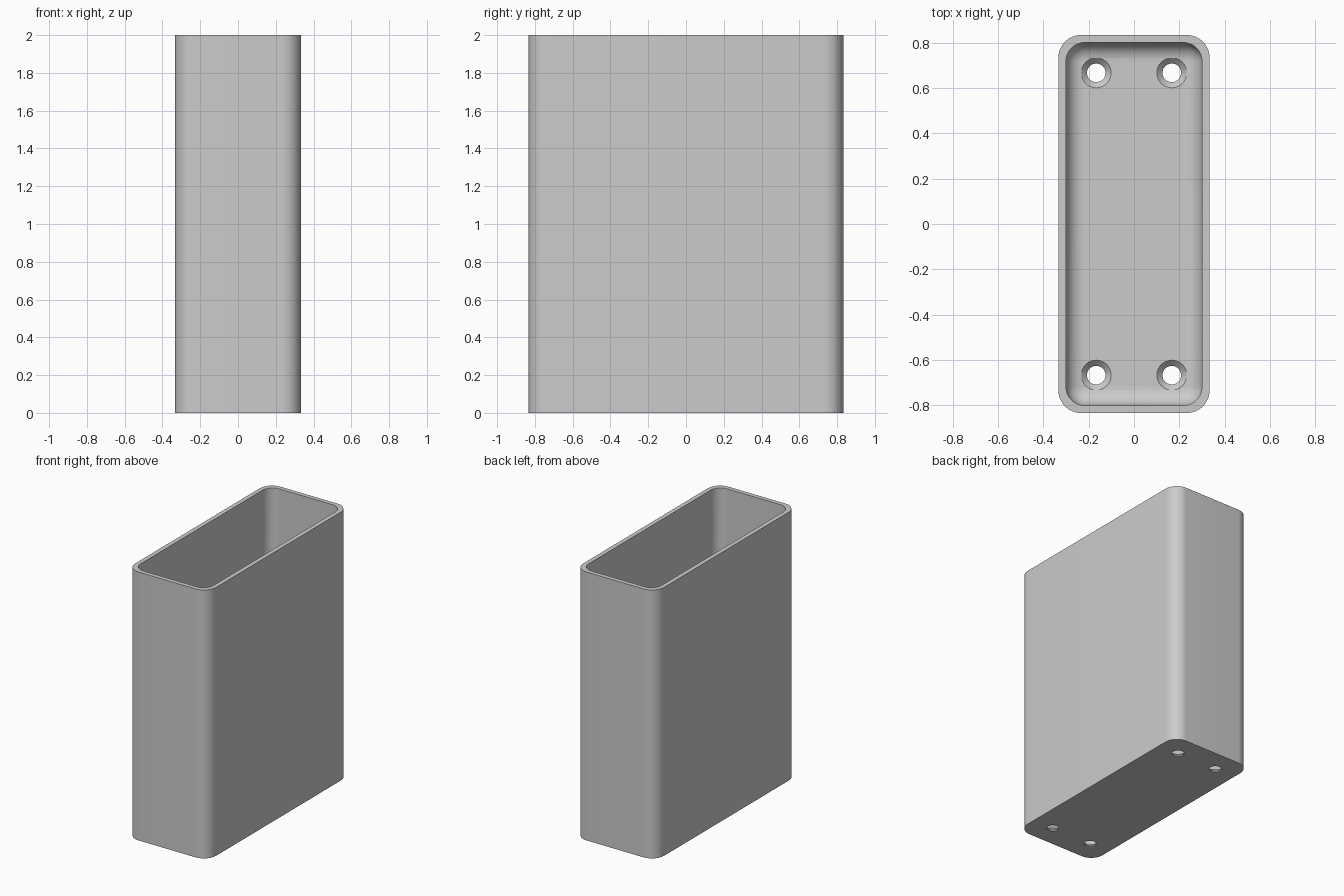
import bpy
import bmesh
from math import sin, cos, pi, radians

old = bpy.data.objects.get("Cube")
if old:
    bpy.data.objects.remove(old, do_unlink=True)

UNIT = 1 / 30               # wall thickness
HALF_X, HALF_Y, HEIGHT = 10 * UNIT, 25 * UNIT, 2.0
OUTER_R, INNER_R, FILLET = 0.1, 0.083, 0.08
FLOOR = UNIT

grey = bpy.data.materials.new("light grey plastic")
grey.use_nodes = True
colour = (0.6, 0.6, 0.6, 1)
grey.diffuse_color = colour
grey.node_tree.nodes["Principled BSDF"].inputs["Base Color"].default_value = colour


def rounded_ring(bm, inset, radius, z, steps=12):
    """Rounded rectangle of vertices, inset from the outer outline."""
    ring = []
    corners = [(1, 1), (-1, 1), (-1, -1), (1, -1)]
    for i, (sx, sy) in enumerate(corners):
        cx = sx * (HALF_X - inset - radius)
        cy = sy * (HALF_Y - inset - radius)
        for k in range(steps + 1):
            a = (i + k / steps) * pi / 2
            ring.append(bm.verts.new((cx + radius * cos(a), cy + radius * sin(a), z)))
    return ring


def circle_ring(bm, x, y, radius, z, steps=40):
    return [bm.verts.new((x + radius * cos(2 * pi * k / steps),
                          y + radius * sin(2 * pi * k / steps), z)) for k in range(steps)]


def loft(bm, rings):
    """Skin a closed solid through the rings and cap both ends."""
    for a, b in zip(rings, rings[1:]):
        for i in range(len(a)):
            j = (i + 1) % len(a)
            bm.faces.new((a[i], a[j], b[j], b[i]))
    bm.faces.new(rings[0][::-1])
    bm.faces.new(rings[-1])


def finish(bm, name):
    bmesh.ops.recalc_face_normals(bm, faces=bm.faces)
    mesh = bpy.data.meshes.new(name)
    bm.to_mesh(mesh)
    bm.free()
    mesh.materials.append(grey)
    obj = bpy.data.objects.new(name, mesh)
    bpy.context.collection.objects.link(obj)
    return obj


# Open box: outer wall, rim, inner wall, then the rounded join to the floor
bm = bmesh.new()
rings = [rounded_ring(bm, 0, OUTER_R, 0),
         rounded_ring(bm, 0, OUTER_R, HEIGHT),
         rounded_ring(bm, UNIT, INNER_R, HEIGHT)]
for k in range(11):
    a = k / 10 * pi / 2
    inward = FILLET * (1 - cos(a))
    rings.append(rounded_ring(bm, UNIT + inward, INNER_R - inward,
                              FLOOR + FILLET * (1 - sin(a))))
loft(bm, rings)
box = finish(bm, "open_box")

# Four countersunk screw holes through the floor
bm = bmesh.new()
HOLE_R, SINK_R = 0.041, 0.066
for sx in (-1, 1):
    for sy in (-1, 1):
        x, y = sx * 5 * UNIT, sy * 20 * UNIT
        profile = [(HOLE_R, -0.05), (HOLE_R, FLOOR - SINK_R + HOLE_R),
                   (SINK_R, FLOOR), (SINK_R, FLOOR + 0.03)]
        loft(bm, [circle_ring(bm, x, y, r, z) for r, z in profile])
cutter = finish(bm, "screw_hole_cutter")
cutter.hide_render = True

# Cut the holes and drop the cutter
bpy.ops.object.select_all(action='DESELECT')
bpy.context.view_layer.objects.active = box
box.select_set(True)
cut = box.modifiers.new("screw_holes", 'BOOLEAN')
cut.operation = 'DIFFERENCE'
cut.solver = 'EXACT'
cut.object = cutter
bpy.ops.object.modifier_apply(modifier=cut.name)
bpy.data.objects.remove(cutter, do_unlink=True)
bpy.ops.object.shade_smooth_by_angle(angle=radians(30))
